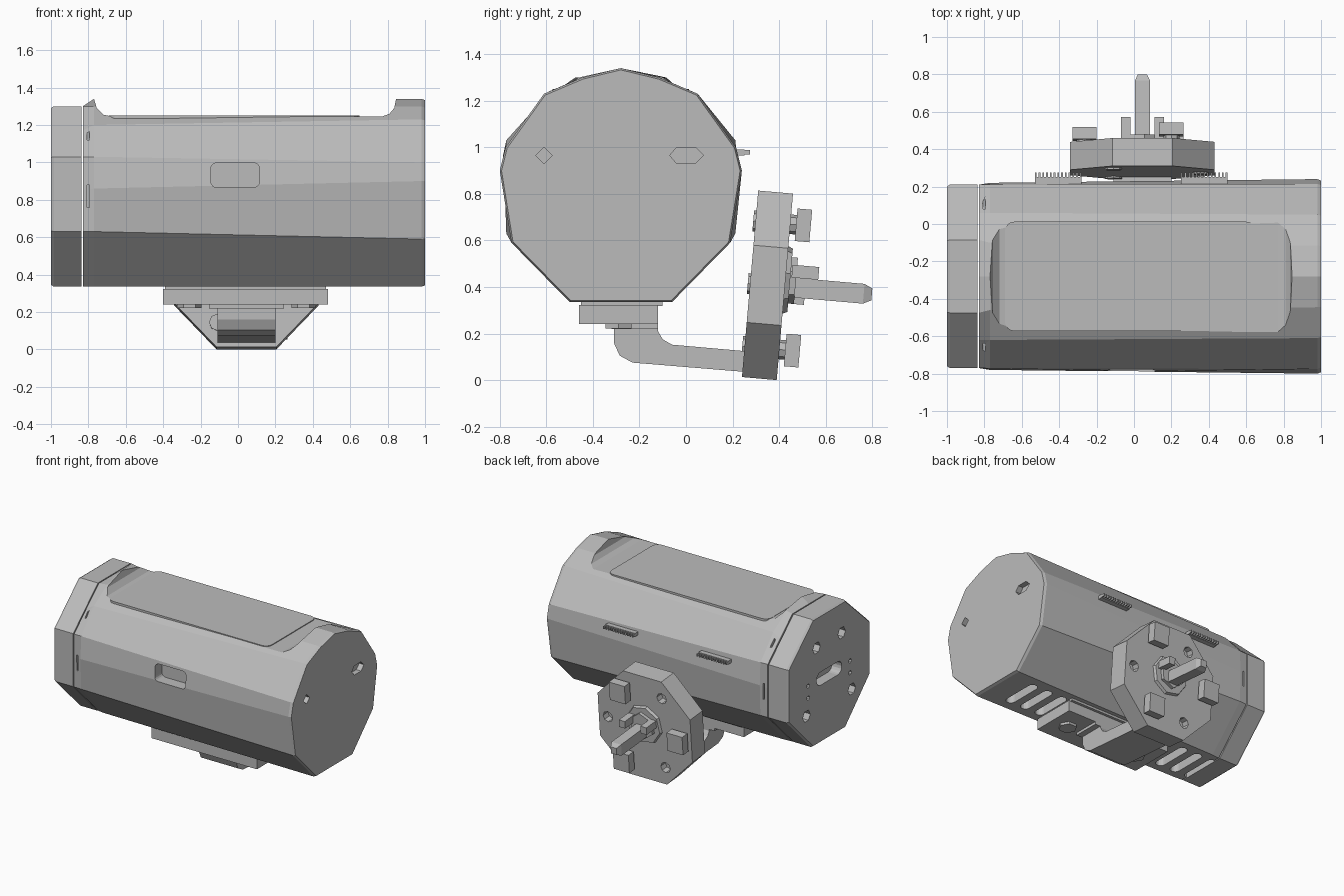
import bpy, bmesh, math
from mathutils import Matrix, Vector

if "Cube" in bpy.data.objects:
    bpy.data.objects.remove(bpy.data.objects["Cube"])

CY = -0.28  # centre line of the housing in y

def material(name, v):
    m = bpy.data.materials.new(name)
    m.diffuse_color = (v, v, v, 1)
    m.use_nodes = True
    m.node_tree.nodes["Principled BSDF"].inputs["Base Color"].default_value = m.diffuse_color
    return m

GREY = material("mid grey", 0.5)

def finish(name, bm, matrix=None):
    bmesh.ops.recalc_face_normals(bm, faces=bm.faces)
    me = bpy.data.meshes.new(name)
    bm.to_mesh(me)
    bm.free()
    if matrix:
        me.transform(matrix)
    me.materials.append(GREY)
    ob = bpy.data.objects.new(name, me)
    bpy.context.collection.objects.link(ob)
    return ob

def add_prism(bm, pts, axis, a, b, tip=1.0):
    """Extrude a 2D outline along an axis; tip scales the far end."""
    place = {'x': lambda u, v, w: (w, u, v), 'y': lambda u, v, w: (u, w, v),
             'z': lambda u, v, w: (u, v, w)}[axis]
    cu = sum(p[0] for p in pts) / len(pts)
    cv = sum(p[1] for p in pts) / len(pts)
    lo = [bm.verts.new(place(u, v, a)) for u, v in pts]
    hi = [bm.verts.new(place(cu + (u - cu) * tip, cv + (v - cv) * tip, b)) for u, v in pts]
    bm.faces.new(lo)
    bm.faces.new(hi[::-1])
    for i in range(len(pts)):
        j = (i + 1) % len(pts)
        bm.faces.new((lo[i], lo[j], hi[j], hi[i]))

def solid(name, parts, matrix=None):
    bm = bmesh.new()
    for p in parts:
        add_prism(bm, *p)
    return finish(name, bm, matrix)

def rect(cu, cv, w, h):
    return [(cu - w/2, cv - h/2), (cu + w/2, cv - h/2), (cu + w/2, cv + h/2), (cu - w/2, cv + h/2)]

def rrect(cu, cv, w, h, r, n=4):
    pts = []
    for k, (sx, sy) in enumerate(((1, 1), (-1, 1), (-1, -1), (1, -1))):
        for i in range(n + 1):
            t = math.pi / 2 * (k + i / n)
            pts.append((cu + sx * (w/2 - r) + r * math.cos(t), cv + sy * (h/2 - r) + r * math.sin(t)))
    return pts

def ngon(cu, cv, r, n, rot=0.0):
    return [(cu + r * math.cos(rot + 2 * math.pi * i / n), cv + r * math.sin(rot + 2 * math.pi * i / n))
            for i in range(n)]

def loft(name, sections):
    """Skin mirrored half profiles (offset from centre line, z) placed along x."""
    bm = bmesh.new()
    rings = []
    for x, half in sections:
        pts = half + [(-d, z) for d, z in reversed(half) if d > 0]
        rings.append([bm.verts.new((x, CY + d, z)) for d, z in pts])
    for r0, r1 in zip(rings, rings[1:]):
        for i in range(len(r0)):
            j = (i + 1) % len(r0)
            bm.faces.new((r0[i], r0[j], r1[j], r1[i]))
    bm.faces.new(rings[0])
    bm.faces.new(rings[-1])
    return finish(name, bm)

def shrink(half, k):
    return [(d * k, 0.83 + (z - 0.83) * k) for d, z in half]

def cut(ob, parts):
    cutter = solid("cutter", parts)
    cutter.hide_render = True
    mod = ob.modifiers.new("cut", 'BOOLEAN')
    mod.operation, mod.solver, mod.object = 'DIFFERENCE', 'EXACT', cutter
    dg = bpy.context.evaluated_depsgraph_get()
    me = bpy.data.meshes.new_from_object(ob.evaluated_get(dg))
    ob.modifiers.clear()
    ob.data = me
    bpy.data.objects.remove(cutter)

# Housing: octagon at the left blending to a rounder section at the right
left = [(.195, .335), (.49, .63), (.49, .85), (.49, 1.03), (.34, 1.17), (.195, 1.30), (0, 1.30)]
lip = [(.2, .335), (.492, .63), (.5, .86), (.492, 1.03), (.34, 1.2), (.18, 1.30), (0, 1.34)]
right = [(.22, .335), (.47, .59), (.52, .9), (.495, 1.0), (.33, 1.23), (.165, 1.3), (0, 1.34)]
housing = loft("housing", [(-.83, left), (-.77, lip), (.98, right), (1, shrink(right, .985))])

# Scooped flat on top
cut(housing, [([(-.77, 1.5), (-.77, 1.34), (-.755, 1.29), (-.72, 1.255), (-.67, 1.245), (.77, 1.245),
                (.81, 1.26), (.835, 1.29), (.845, 1.34), (.845, 1.5)], 'y', -1, 1)])
# Front opening, bottom vents, end recesses and side slits
holes = [(rrect(-.015, .932, .26, .13, .03), 'y', -.9, -.7),
         (ngon(-.61, .965, .036, 4), 'x', .96, 1.1),
         ([(-.07, .965), (-.04, .93), (.04, .93), (.075, .965), (.04, 1.0), (-.04, 1.0)], 'x', .96, 1.1)]
for s in (-1, 1):
    for x in (.54, .67, .80):
        holes.append((rrect(s * x - .03, CY, .07, .3, .034), 'z', .2, .45))
    for d, z0, z1 in ((.47, .76, .88), (.36, 1.12, 1.2)):
        holes.append((rect(-.8, CY + s * (d + .1), .012, .2), 'z', z0, z1))
cut(housing, holes)

# Screen panel on the scooped flat
solid("screen_panel", [(rrect(-.02, CY, 1.34, .585, .05), 'z', 1.235, 1.251)])

# Octagonal end cap with bolt holes and a cable slot
octagon = [(.195, .335), (.49, .63), (.49, 1.03), (.195, 1.30)]
cap = loft("end_cap", [(-1, shrink(octagon, .98)), (-.985, octagon), (-.838, octagon)])
cap_holes = [(rrect(CY, .82, .3, .1, .048), 'x', -1.1, -.92)]
for s in (-1, 1):
    for d, z in ((.15, 1.07), (.27, .6)):
        cap_holes.append((ngon(CY + s * d, z, .045, 6), 'x', -1.1, -.92))
    for z in (.82, .73):
        cap_holes.append((ngon(CY + s * .25, z, .016, 8), 'x', -1.1, -.95))
cut(cap, cap_holes)

# Comb strips on the back
for side, x in (("left", -.405), ("right", .375)):
    teeth = [(rect(x - .12 + .02 * i, .25, .009, .05), 'z', .968, .988) for i in range(13)]
    solid(side + "_comb", [(rect(x, .217, .25, .07), 'z', .965, .991)] + teeth)

# Mounting foot under the housing
solid("mount_foot", [(rect(.04, -.29, .88, .34), 'z', .24, .322),
                     (rect(.04, -.275, .86, .35), 'z', .318, .338),
                     (rect(.045, -.22, .4, .2), 'z', .22, .245)])
for side, x in (("left", -.26), ("right", .35)):
    solid(side + "_foot_screw", [(ngon(x, -.29, .065, 6), 'z', .222, .245)])

# Bent arm from the foot to the plug plate
solid("arm", [([(-.31, .24), (-.31, .16), (-.285, .105), (-.23, .075), (.28, .033), (.28, .122),
                (-.06, .152), (-.1, .175), (-.12, .21), (-.12, .24)], 'x', -.11, .2)])

# Tilted plug plate, built in its own frame (y runs outwards from its back)
frame = Matrix.Translation(Vector((.045, .35, .407))) @ Matrix.Rotation(math.radians(-5), 4, 'X')
R8 = .402 / math.cos(math.pi / 8)
plate_outline = [(u * .96, v) for u, v in ngon(0, 0, R8, 8, math.pi / 8)]
plate = solid("plug_plate", [(plate_outline, 'y', -.075, .075)])
bolts = [(.155, .27), (.155, -.27), (-.31, 0)]
cut(plate, [(ngon(-u, v, .04, 8), 'y', .02, .1) for u, v in bolts])
plate.data.transform(frame)
for i, (u, v) in enumerate(bolts):
    solid("plate_bolt_%d" % (i + 1), [(ngon(u, v, .042, 8), 'y', .06, .11),
                                      (rect(u, v, .13, .14), 'y', .1, .163)], frame)
solid("front_screw_heads", [(ngon(-u, v, .045, 8), 'y', -.085, -.07) for u, v in bolts], frame)
solid("plug_boss", [(ngon(0, .03, .15, 8, .2), 'y', .07, .095, .93),
                    (ngon(0, .03, .1, 6, .4), 'y', .09, .12)], frame)
# Plug pins: a long tapered one and two short flat ones
solid("long_pin", [(rect(0, .0, .08, .085), 'y', .1, .415),
                   (rect(0, .0, .08, .085), 'y', .415, .45, .6)], frame)
for side, s in (("left", -1), ("right", 1)):
    solid(side + "_short_pin", [(rect(s * .09, .07, .05, .055), 'y', .1, .215)], frame)

# Rest the model on z = 0
obs = [o for o in bpy.data.objects if o.type == 'MESH']
low = min(v.co.z for o in obs for v in o.data.vertices)
for o in obs:
    o.data.transform(Matrix.Translation((0, 0, -low)))
